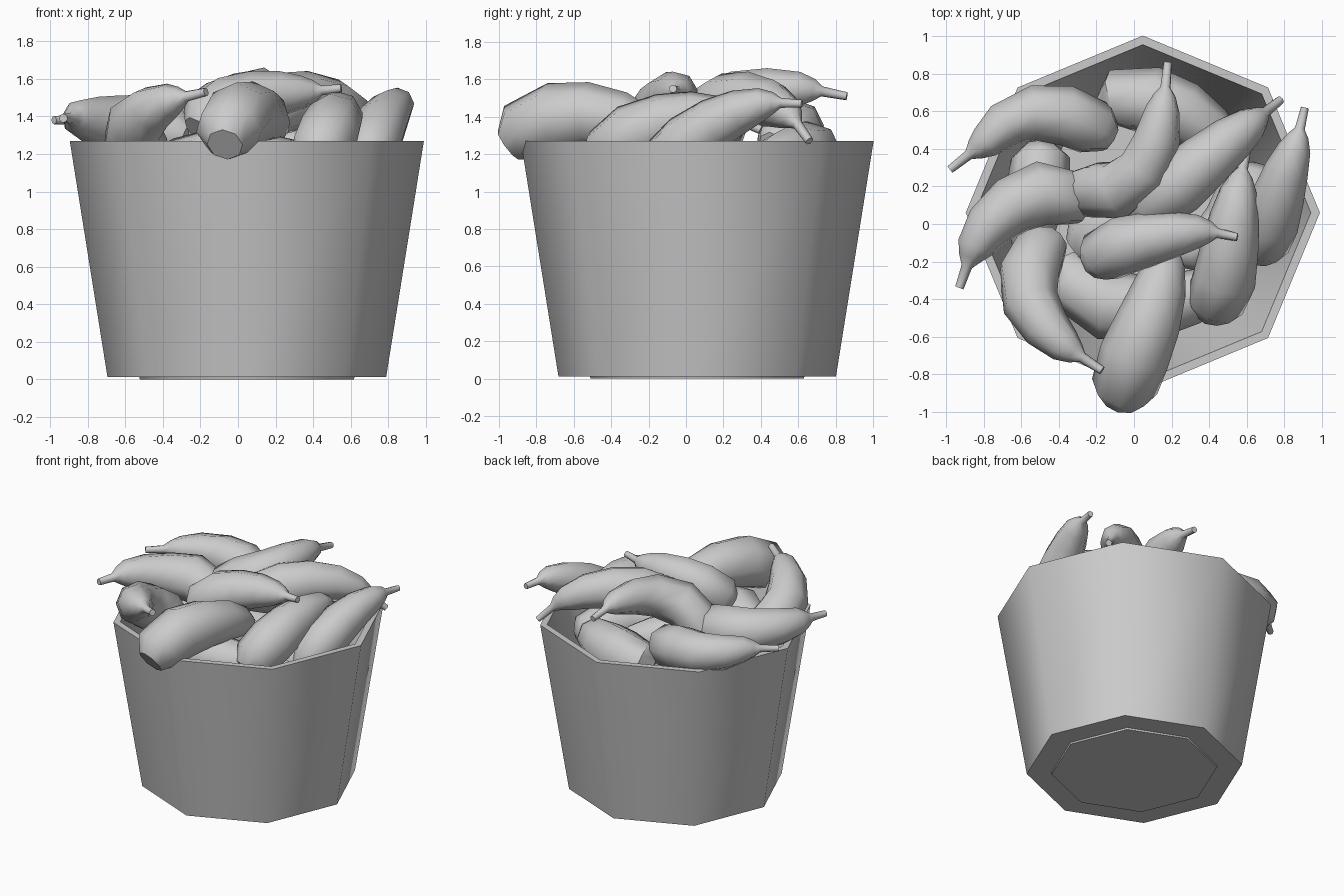
import bpy, bmesh, math
from mathutils import Vector

if "Cube" in bpy.data.objects:
    bpy.data.objects.remove(bpy.data.objects["Cube"])

CX, CY = 0.047, 0.06


def finish(name, bm, angle):
    bmesh.ops.recalc_face_normals(bm, faces=bm.faces)
    me = bpy.data.meshes.new(name)
    bm.to_mesh(me)
    bm.free()
    ob = bpy.data.objects.new(name, me)
    bpy.context.collection.objects.link(ob)
    bpy.ops.object.select_all(action='DESELECT')
    ob.select_set(True)
    bpy.context.view_layer.objects.active = ob
    bpy.ops.object.shade_smooth_by_angle(angle=math.radians(angle))
    return ob


def loft(bm, rings):
    loops = [[bm.verts.new(p) for p in ring] for ring in rings]
    n = len(loops[0])
    for a, b in zip(loops, loops[1:]):
        for i in range(n):
            j = (i + 1) % n
            bm.faces.new((a[i], a[j], b[j], b[i]))
    bm.faces.new(loops[0])
    bm.faces.new(loops[-1])


def octagon(r, z):
    return [(CX + r * math.cos(i * math.pi / 4), CY + r * math.sin(i * math.pi / 4), z)
            for i in range(8)]


# Tapered eight-sided bucket with a thin rim; the lining reaches the ground
bm = bmesh.new()
loft(bm, [octagon(0.742, 0.012), octagon(0.943, 1.27), octagon(0.895, 1.27), octagon(0.57, 0.0)])
finish("bucket", bm, 50)


def catmull(pts, t):
    k = min(int(t), len(pts) - 2)
    u = t - k
    p1, p2 = pts[k], pts[k + 1]
    p0 = pts[k - 1] if k else 2 * p1 - p2
    p3 = pts[k + 2] if k + 2 < len(pts) else 2 * p2 - p1
    return 0.5 * (2 * p1 + (p2 - p0) * u + (2 * p0 - 5 * p1 + 4 * p2 - p3) * u * u
                  + (3 * p1 - p0 - 3 * p2 + p3) * u ** 3)


# (fraction of length, radius): blunt end, body, neck, stem
PROFILE = [(0, 0.09), (0.10, 0.165), (0.27, 0.175), (0.45, 0.16), (0.62, 0.135),
           (0.76, 0.10), (0.83, 0.065), (0.875, 0.03), (1, 0.024)]


def pepper(name, coords, scale=1.0, sides=8):
    pts = [Vector(c) for c in coords]
    dense = [catmull(pts, i * (len(pts) - 1) / 100) for i in range(101)]
    lengths = [0.0]
    for a, b in zip(dense, dense[1:]):
        lengths.append(lengths[-1] + (b - a).length)
    rings = []
    side = None
    for f, r in PROFILE:
        k = min(range(101), key=lambda i: abs(lengths[i] - f * lengths[-1]))
        tan = (dense[min(k + 3, 100)] - dense[max(k - 3, 0)]).normalized()
        if side is None:
            side = tan.cross(Vector((0, 0, 1)))
        side = (side - tan * side.dot(tan)).normalized()
        up = side.cross(tan)
        rings.append([dense[k] + r * scale * (math.cos(a) * side + math.sin(a) * up)
                      for a in (2 * math.pi * i / sides for i in range(sides))])
    bm = bmesh.new()
    loft(bm, rings)
    finish(name, bm, 50)


# Upper layer: paths run from the blunt end to the stem tip
pepper("pepper_back_left", [(-0.13, 0.46, 1.24), (-0.33, 0.57, 1.32), (-0.6, 0.58, 1.35),
                            (-0.80, 0.43, 1.38), (-0.98, 0.29, 1.38)], 0.92)
pepper("pepper_left", [(-0.26, 0.08, 1.28), (-0.45, 0.17, 1.34), (-0.69, 0.07, 1.36),
                       (-0.84, -0.11, 1.39), (-0.93, -0.34, 1.39)], 0.98)
pepper("pepper_front_left", [(-0.42, -0.08, 1.14), (-0.54, -0.2, 1.23), (-0.55, -0.42, 1.36),
                             (-0.40, -0.62, 1.47), (-0.17, -0.78, 1.53)], 0.96)
pepper("pepper_front", [(-0.07, -0.95, 1.25), (-0.02, -0.76, 1.38), (0.10, -0.46, 1.41),
                        (0.17, -0.2, 1.33), (0.2, 0.0, 1.18)], 1.08)
pepper("pepper_middle", [(-0.22, -0.22, 1.33), (-0.1, -0.13, 1.44), (0.13, -0.07, 1.51),
                         (0.36, -0.04, 1.53), (0.55, -0.07, 1.55)], 0.9)
pepper("pepper_back", [(-0.32, 0.21, 1.28), (-0.12, 0.17, 1.42), (0.07, 0.31, 1.51),
                       (0.15, 0.6, 1.55), (0.18, 0.86, 1.51)], 0.92)
pepper("pepper_back_right", [(0.02, 0.05, 1.36), (0.2, 0.18, 1.46), (0.43, 0.38, 1.49),
                             (0.63, 0.54, 1.42), (0.78, 0.66, 1.27)], 0.94)
pepper("pepper_right", [(0.40, -0.48, 1.14), (0.48, -0.3, 1.30), (0.52, -0.05, 1.39),
                        (0.56, 0.2, 1.41), (0.6, 0.4, 1.33)], 0.97)
pepper("pepper_far_right", [(0.66, -0.17, 1.10), (0.73, 0.02, 1.28), (0.79, 0.22, 1.40),
                            (0.86, 0.42, 1.47), (0.91, 0.62, 1.47)], 0.88)

# Lower layer showing through the gaps
pepper("lower_pepper_back", [(-0.15, 0.62, 1.12), (0.0, 0.67, 1.18), (0.25, 0.6, 1.2),
                             (0.47, 0.43, 1.15), (0.62, 0.22, 1.05)], 1.05)
pepper("lower_pepper_front", [(-0.38, -0.2, 1.08), (-0.25, -0.39, 1.13), (0.05, -0.45, 1.15),
                              (0.4, -0.35, 1.12), (0.72, -0.14, 1.12)], 1.08)
pepper("lower_pepper_left", [(-0.5, 0.42, 1.06), (-0.5, 0.28, 1.1), (-0.53, 0.08, 1.08),
                             (-0.56, -0.12, 1.06), (-0.6, -0.28, 1.02)], 0.95)
pepper("lower_pepper_middle", [(-0.3, -0.15, 1.1), (-0.12, 0.0, 1.13), (0.1, 0.15, 1.13),
                               (0.3, 0.3, 1.1), (0.45, 0.4, 1.08)], 1.05)
pepper("lower_pepper_right", [(0.68, 0.28, 0.98), (0.6, 0.12, 1.06), (0.48, -0.05, 1.08),
                              (0.3, -0.15, 1.08), (0.1, -0.2, 1.08)])
